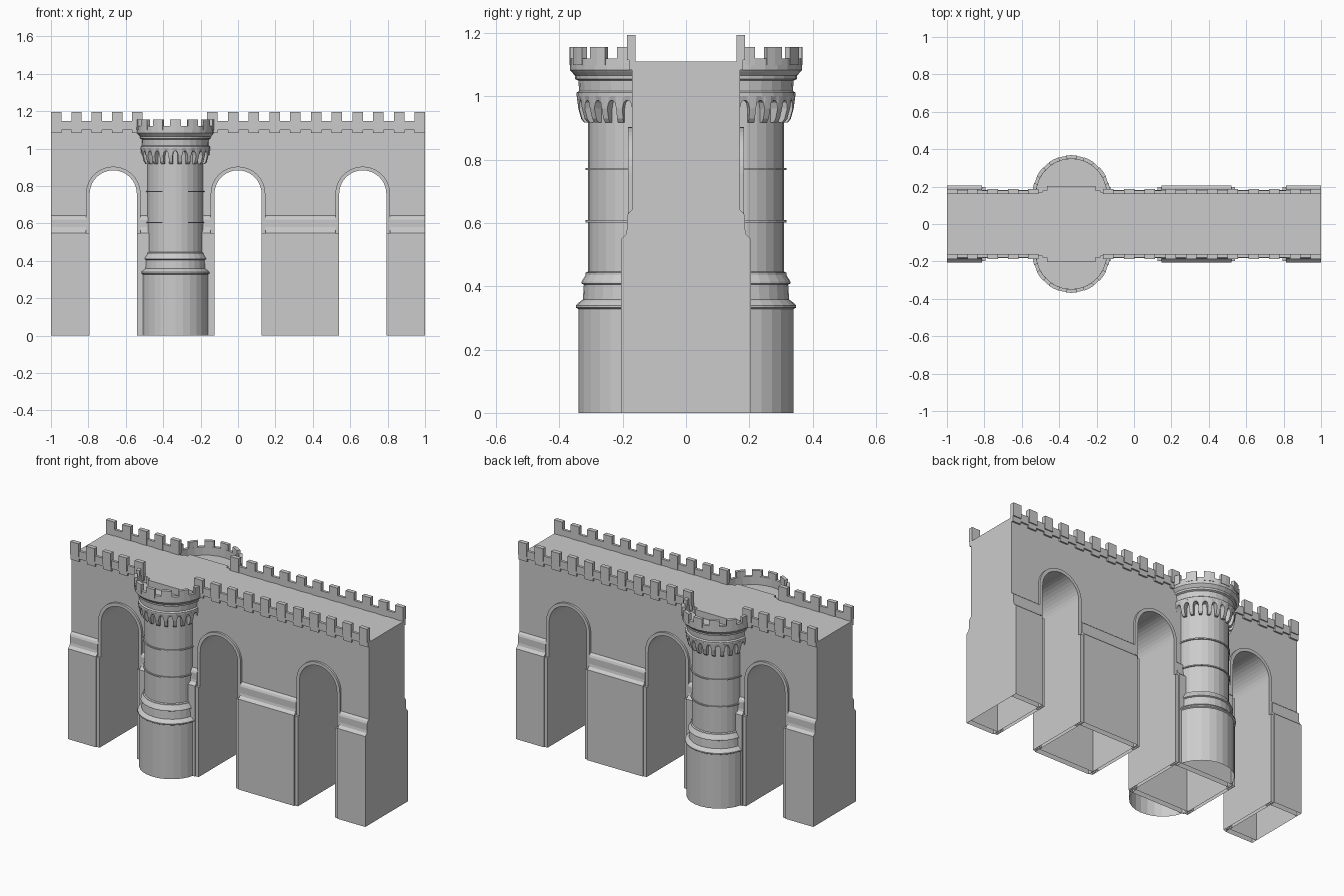
import bpy, bmesh
from math import sin, cos, pi, radians

if "Cube" in bpy.data.objects:
    bpy.data.objects.remove(bpy.data.objects["Cube"])

stone = bpy.data.materials.new("grey_stone")
stone.use_nodes = True
GREY = (0.6, 0.6, 0.6, 1)
stone.diffuse_color = GREY
stone.node_tree.nodes["Principled BSDF"].inputs["Base Color"].default_value = GREY

ARCHES = (-0.667, 0, 0.667)
HALF, TRIM, SPRING = 0.126, 0.146, 0.758
DECK, WALL = 1.11, 0.17
TX, TY = -0.335, 0.16          # tower axis


def finish(name, bm, open_base=False):
    bmesh.ops.recalc_face_normals(bm, faces=bm.faces)
    if open_base:
        base = [f for f in bm.faces if all(v.co.z < 0.001 for v in f.verts)]
        bmesh.ops.delete(bm, geom=base, context='FACES_ONLY')
    me = bpy.data.meshes.new(name)
    bm.to_mesh(me)
    bm.free()
    me.materials.append(stone)
    ob = bpy.data.objects.new(name, me)
    bpy.context.collection.objects.link(ob)
    return ob


def extrude(bm, points, vec):
    """Close a flat outline and extrude it along vec."""
    face = bm.faces.new([bm.verts.new(p) for p in points])
    res = bmesh.ops.extrude_face_region(bm, geom=[face], use_keep_orig=True)
    verts = [g for g in res["geom"] if isinstance(g, bmesh.types.BMVert)]
    bmesh.ops.translate(bm, verts=verts, vec=vec)


def box(bm, x0, x1, y0, y1, z0, z1):
    extrude(bm, [(x0, y0, z0), (x1, y0, z0), (x1, y1, z0), (x0, y1, z0)], (0, 0, z1 - z0))


def arch_line(cx, r, steps=20):
    """Opening outline from the right foot over to the left foot."""
    arc = [(cx + r * cos(pi * i / steps), SPRING + r * sin(pi * i / steps)) for i in range(steps + 1)]
    return [(cx + r, 0)] + arc + [(cx - r, 0)]


# Main wall with three arched passages
outline = [(-1, 0), (-1, DECK), (1, DECK), (1, 0)]
for cx in reversed(ARCHES):
    outline += arch_line(cx, HALF)
bm = bmesh.new()
extrude(bm, [(x, -WALL, z) for x, z in outline], (0, 2 * WALL, 0))
finish("wall", bm, True)

# Arch trims with thicker jambs below
bm = bmesh.new()
for cx in ARCHES:
    loop = arch_line(cx, TRIM) + arch_line(cx, HALF)[::-1]
    for s in (-1, 1):
        extrude(bm, [(x, s * 0.15, z) for x, z in loop], (0, s * 0.033, 0))
        for side in (-1, 1):
            a, b = sorted((cx + side * HALF, cx + side * TRIM))
            y0, y1 = sorted((s * 0.15, s * 0.198))
            box(bm, a, b, y0, y1, 0, 0.545)
finish("arch_trims", bm, True)

# Pier plinths with a sloped string course
half = [(0.205, 0), (0.205, 0.55), (0.19, 0.565), (0.187, 0.58), (0.187, 0.62), (0.182, 0.632), (WALL, 0.642)]
profile = half + [(-y, z) for y, z in reversed(half)]
edges = [-1] + [cx + s * TRIM for cx in ARCHES for s in (-1, 1)] + [1]
bm = bmesh.new()
for x0, x1 in zip(edges[::2], edges[1::2]):
    extrude(bm, [(x0, y, z) for y, z in profile], (x1 - x0, 0, 0))
finish("pier_plinths", bm, True)

# Battlements: low parapet, merlons and the tabs hanging under them
bm = bmesh.new()
for s in (-1, 1):
    def strip(x0, x1, inner, outer, z0, z1):
        y0, y1 = sorted((s * inner, s * outer))
        box(bm, x0, x1, y0, y1, z0, z1)
    for start, end, count in ((-1, -0.51, 5), (-0.165, 1, 11)):
        strip(start, end, 0.163, 0.179, 1.1, 1.148)
        width = 0.056
        pitch = (end - start - width) / (count - 1)
        for i in range(count):
            x = start + i * pitch
            strip(x, x + width, 0.16, 0.186, 1.115, 1.195)
            strip(x, x + width, 0.16, 0.18, 1.083, 1.115)
finish("battlements", bm)


def polar(side, angle, r, z):
    return (TX + r * cos(angle), side * (TY + r * sin(angle)), z)


def sweep(bm, side, profile, steps, a0=0, a1=pi, closed=False):
    """Turn a radius/height profile through part of a circle."""
    rows = []
    for i in range(steps + 1):
        a = a0 + (a1 - a0) * i / steps
        rows.append([bm.verts.new(polar(side, a, r, z)) for r, z in profile])
    n = len(profile)
    for p, q in zip(rows, rows[1:]):
        for j in range(n if closed else n - 1):
            k = (j + 1) % n
            bm.faces.new((p[j], p[k], q[k], q[j]))
    if closed:
        bm.faces.new(rows[0])
        bm.faces.new(rows[-1])


def ring(bm, side, r0, r1, z0, z1, steps=14, a0=0, a1=pi):
    sweep(bm, side, [(r0, z0), (r1, z0), (r1, z1), (r0, z1)], steps, a0, a1, True)


shaft = [(0.18, 0), (0.18, 0.328), (0.188, 0.333), (0.188, 0.34), (0.175, 0.352), (0.166, 0.358),
         (0.163, 0.405), (0.171, 0.409), (0.17, 0.415), (0.157, 0.436), (0.157, 0.443), (0.15, 0.447),
         (0.15, 1.0), (0.186, 1.0), (0.186, 1.012), (0.178, 1.018), (0.18, 1.05), (0.19, 1.055),
         (0.191, 1.066), (0.202, 1.078), (0.206, 1.083), (0.206, 1.12), (0.188, 1.12), (0.188, 1.07), (0, 1.07)]
ARCADE = 11

for side, label in ((-1, "front"), (1, "back")):
    # Half-round tower with mouldings, crown wall and floor
    bm = bmesh.new()
    sweep(bm, side, shaft, 14)
    for z in (0.605, 0.77):
        ring(bm, side, 0.145, 0.157, z - 0.003, z + 0.004)
    bmesh.ops.remove_doubles(bm, verts=bm.verts, dist=0.0001)
    finish(label + "_tower", bm)

    # Corbel arcade under the crown
    bm = bmesh.new()
    cell = pi / ARCADE
    for i in range(ARCADE):
        mid = (i + 0.5) * cell
        columns = []
        for k in range(-4, 5):
            t = k / 4
            angle = mid + t * cell * 0.3
            low = 0.962 + 0.026 * (1 - t * t) ** 0.5
            columns.append([bm.verts.new(polar(side, angle, r, z)) for r, z in
                            ((0.148, low), (0.181, low), (0.186, 1.002))])
        for p, q in zip(columns, columns[1:]):
            for j in (0, 1):
                bm.faces.new((p[j], p[j + 1], q[j + 1], q[j]))
    for i in range(ARCADE + 1):
        a0, a1 = max(0, (i - 0.2) * cell), min(pi, (i + 0.2) * cell)
        leg = [(0.145, 0.918), (0.163, 0.918), (0.172, 0.93), (0.181, 0.962), (0.186, 1.002), (0.145, 1.002)]
        sweep(bm, side, leg, 2, a0, a1, True)
    finish(label + "_corbels", bm)

    # Crown merlons
    bm = bmesh.new()
    step = pi / 6.6
    for i in range(7):
        a = i * step
        ring(bm, side, 0.188, 0.208, 1.1, 1.156, 2, a, a + step * 0.6)
    finish(label + "_crown_merlons", bm)

    # Landing joining the deck to the tower
    bm = bmesh.new()
    pts = [(-0.49, 0.15), (-0.49, 0.18), (-0.465, 0.18), (-0.465, 0.203),
           (-0.205, 0.203), (-0.205, 0.18), (-0.18, 0.18), (-0.18, 0.15)]
    extrude(bm, [(x, side * y, 1.06) for x, y in pts], (0, 0, DECK - 1.06))
    finish(label + "_landing", bm)
